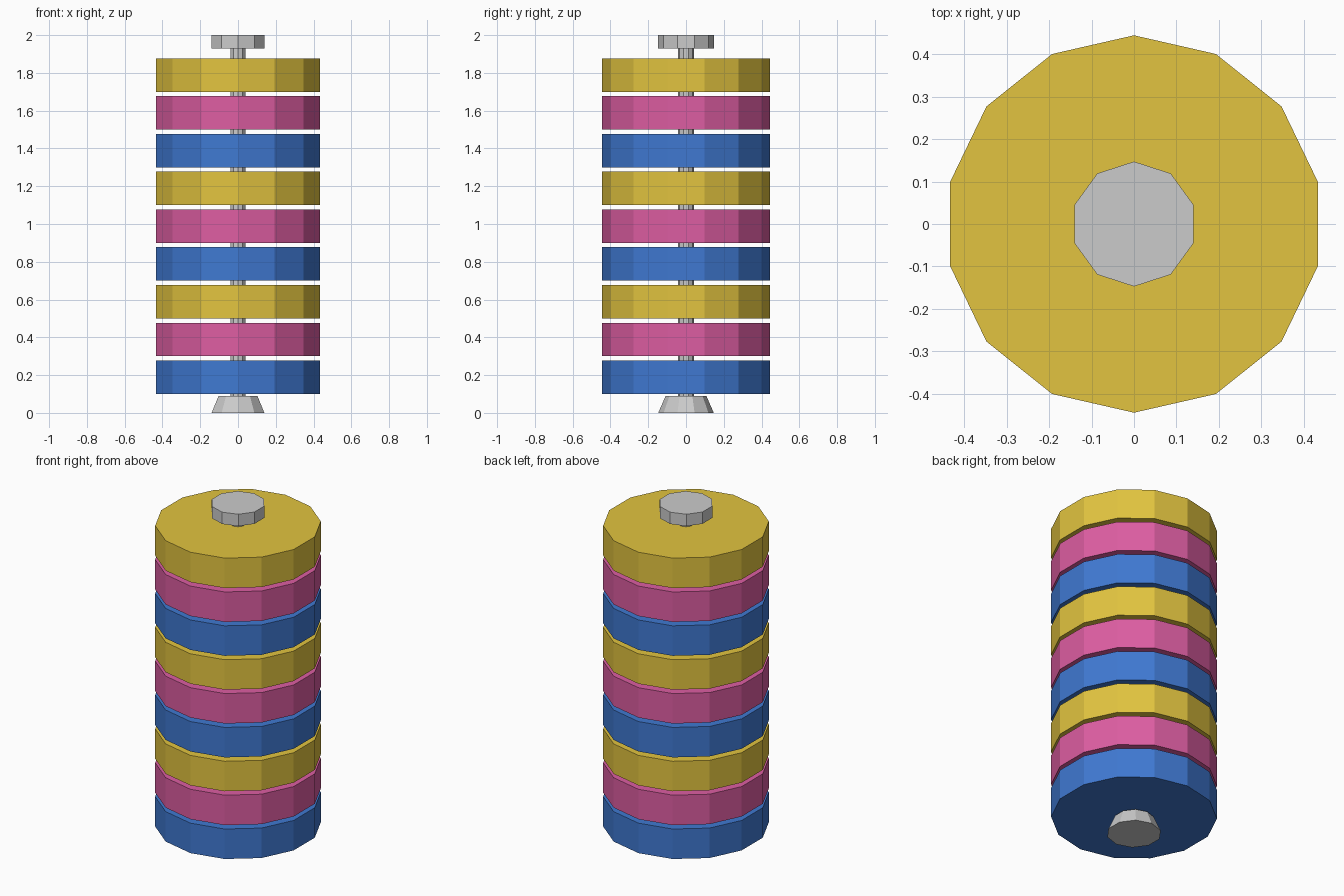
import bpy

if "Cube" in bpy.data.objects:
    bpy.data.objects.remove(bpy.data.objects["Cube"])


def material(name, color):
    m = bpy.data.materials.new(name)
    m.diffuse_color = (*color, 1)
    m.use_nodes = True
    m.node_tree.nodes["Principled BSDF"].inputs["Base Color"].default_value = m.diffuse_color
    return m


def prism(name, sides, r_bottom, r_top, z0, z1, mat=None):
    bpy.ops.mesh.primitive_cone_add(vertices=sides, radius1=r_bottom, radius2=r_top,
                                    depth=z1 - z0, location=(0, 0, (z0 + z1) / 2))
    ob = bpy.context.object
    ob.name = name
    if mat:
        ob.data.materials.append(mat)
    return ob


colors = [material("blue", (0.05, 0.19, 0.64)),
          material("pink", (0.72, 0.11, 0.36)),
          material("yellow", (0.76, 0.55, 0.05))]

# Central rod with tapered foot and cap
prism("rod", 10, 0.042, 0.042, 0.085, 1.935)
prism("foot", 10, 0.147, 0.108, 0.0, 0.09)
prism("cap", 10, 0.147, 0.147, 1.93, 2.0)

# Stack of nine discs, colours repeating from the bottom
for i in range(9):
    z = 0.10 + 0.2 * i
    prism(f"disc_{i + 1}", 14, 0.444, 0.444, z, z + 0.177, colors[i % 3])
